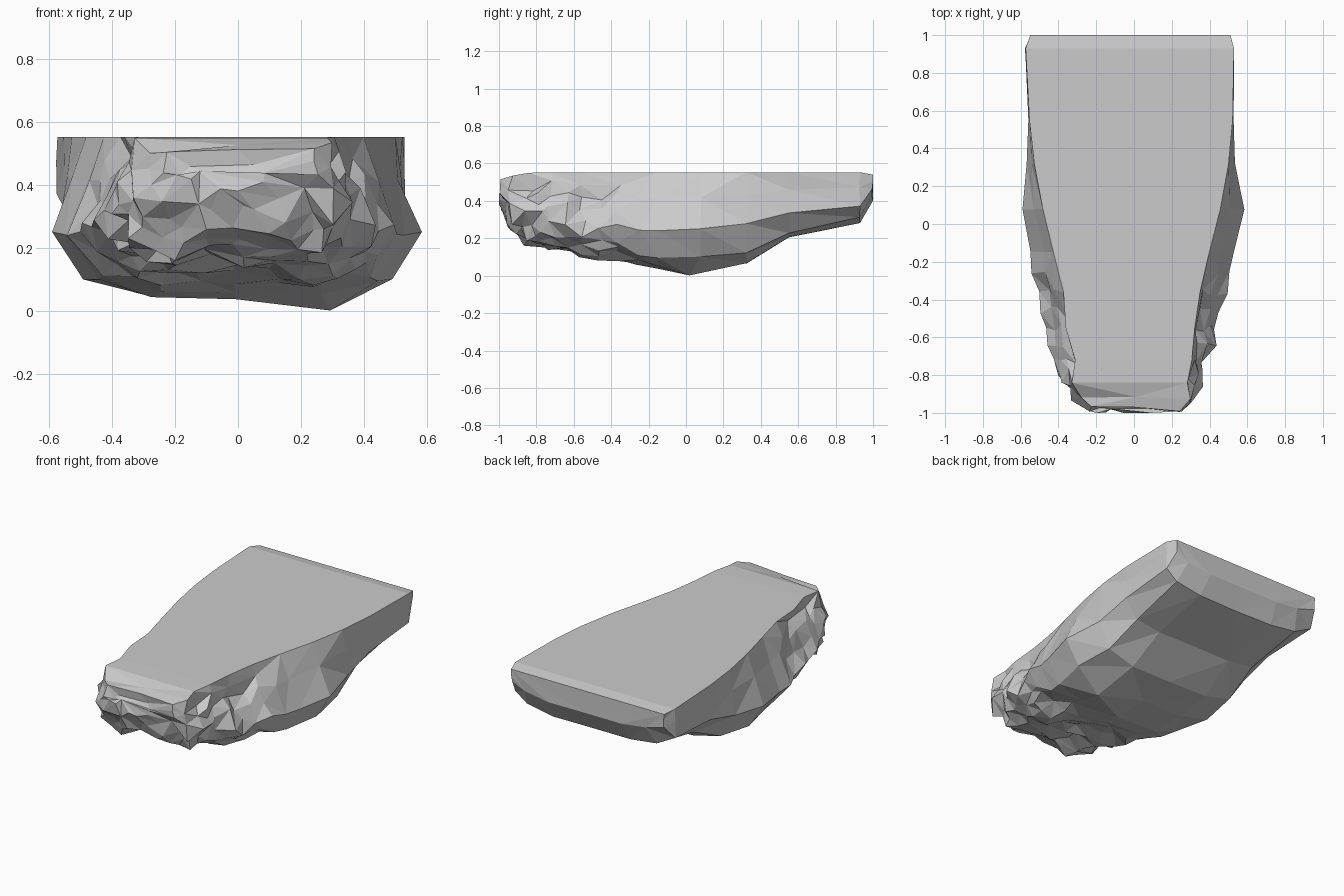
import bpy, bmesh, random
from mathutils import Vector

if "Cube" in bpy.data.objects:
    bpy.data.objects.remove(bpy.data.objects["Cube"])

random.seed(5)
TOP = 0.553

# Cross-sections back to front:
# y, top z, left edge, right edge, left bulge, right bulge, bulge z, chine half-width, chine z, keel z
SECTIONS = [
    (1.00, 0.54, 0.55, 0.51, 0.55, 0.51, 0.46, 0.42, 0.42, 0.40),
    (0.93, TOP, 0.572, 0.53, 0.575, 0.533, 0.37, 0.45, 0.31, 0.28),
    (0.55, TOP, 0.555, 0.52, 0.56, 0.525, 0.34, 0.44, 0.23, 0.20),
    (0.32, TOP, 0.53, 0.50, 0.565, 0.535, 0.28, 0.46, 0.12, 0.065),
    (0.08, TOP, 0.485, 0.455, 0.59, 0.585, 0.25, 0.49, 0.10, 0.045),
    (-0.15, TOP, 0.43, 0.40, 0.55, 0.53, 0.24, 0.45, 0.10, 0.045),
    (-0.36, TOP, 0.38, 0.35, 0.51, 0.49, 0.26, 0.40, 0.13, 0.075),
    (-0.55, TOP, 0.35, 0.31, 0.46, 0.43, 0.28, 0.36, 0.17, 0.12),
    (-0.72, TOP, 0.32, 0.30, 0.42, 0.385, 0.31, 0.34, 0.21, 0.155),
    (-0.84, 0.55, 0.32, 0.29, 0.38, 0.34, 0.34, 0.32, 0.24, 0.19),
    (-0.93, 0.53, 0.30, 0.28, 0.33, 0.30, 0.38, 0.28, 0.30, 0.265),
    (-0.97, 0.49, 0.24, 0.22, 0.27, 0.25, 0.42, 0.22, 0.37, 0.34),
]


def ring(y, top, tl, tr, wl, wr, zw, low, zl, keel):
    def half(t, w, s):
        return [(s * t, y, top),
                (s * (0.6 * t + 0.4 * w), y, top * 0.55 + zw * 0.45),
                (s * w, y, zw),
                (s * low, y, zl),
                (s * low * 0.6, y, keel + 0.005)]
    return half(tl, wl, -1) + [(0, y, keel)] + half(tr, wr, 1)[::-1]


# Rock body: loft of the sections
bm = bmesh.new()
rings = [[bm.verts.new(p) for p in ring(*s)] for s in SECTIONS]
n = len(rings[0])
for a, b in zip(rings, rings[1:]):
    for i in range(n):
        j = (i + 1) % n
        bm.faces.new((a[i], a[j], b[j], b[i]))
bm.faces.new(rings[0])

# Broken front face: fan around a forward point
tip = bm.verts.new((-0.1, -0.995, 0.43))
front = rings[-1]
for i in range(n):
    bm.faces.new((front[i], front[(i + 1) % n], tip))

# Lowest bump under the right side
rings[4][6].co.z = 0.0
rings[4][6].co.y = 0.02
bmesh.ops.recalc_face_normals(bm, faces=bm.faces)


# Refine only the long edges of the rough front part
def rough(e):
    a, b = e.verts
    return ((a.co.y + b.co.y) / 2 < -0.25 and min(a.co.z, b.co.z) < 0.545
            and e.calc_length() > 0.11)


bmesh.ops.subdivide_edges(bm, edges=[e for e in bm.edges if rough(e)],
                          cuts=1, use_grid_fill=True)

# Chip the surface: strong at the front, gentle at the back, flat top kept
bm.normal_update()
for v in bm.verts:
    f = min(max((-0.05 - v.co.y) / 0.5, 0.0), 1.0)
    amp = 0.005 + 0.025 * f
    jitter = Vector((random.uniform(-1, 1), random.uniform(-1, 1), random.uniform(-1, 1)))
    if v.co.z > 0.535:
        v.co.x += jitter.x * amp * 0.5
        continue
    push = random.choice((-0.9, 0.2, 0.8)) * amp * 0.7
    v.co += jitter * amp * 0.75 + v.normal * push
    v.co.z = min(max(v.co.z, 0.0), TOP - 0.01)
    v.co.y = min(max(v.co.y, -1.0), 1.0)

bmesh.ops.triangulate(bm, faces=[f for f in bm.faces
                                 if min(v.co.z for v in f.verts) < 0.545])
bmesh.ops.recalc_face_normals(bm, faces=bm.faces)

mesh = bpy.data.meshes.new("rock_ledge")
bm.to_mesh(mesh)
bm.free()
rock = bpy.data.objects.new("rock_ledge", mesh)
bpy.context.collection.objects.link(rock)
